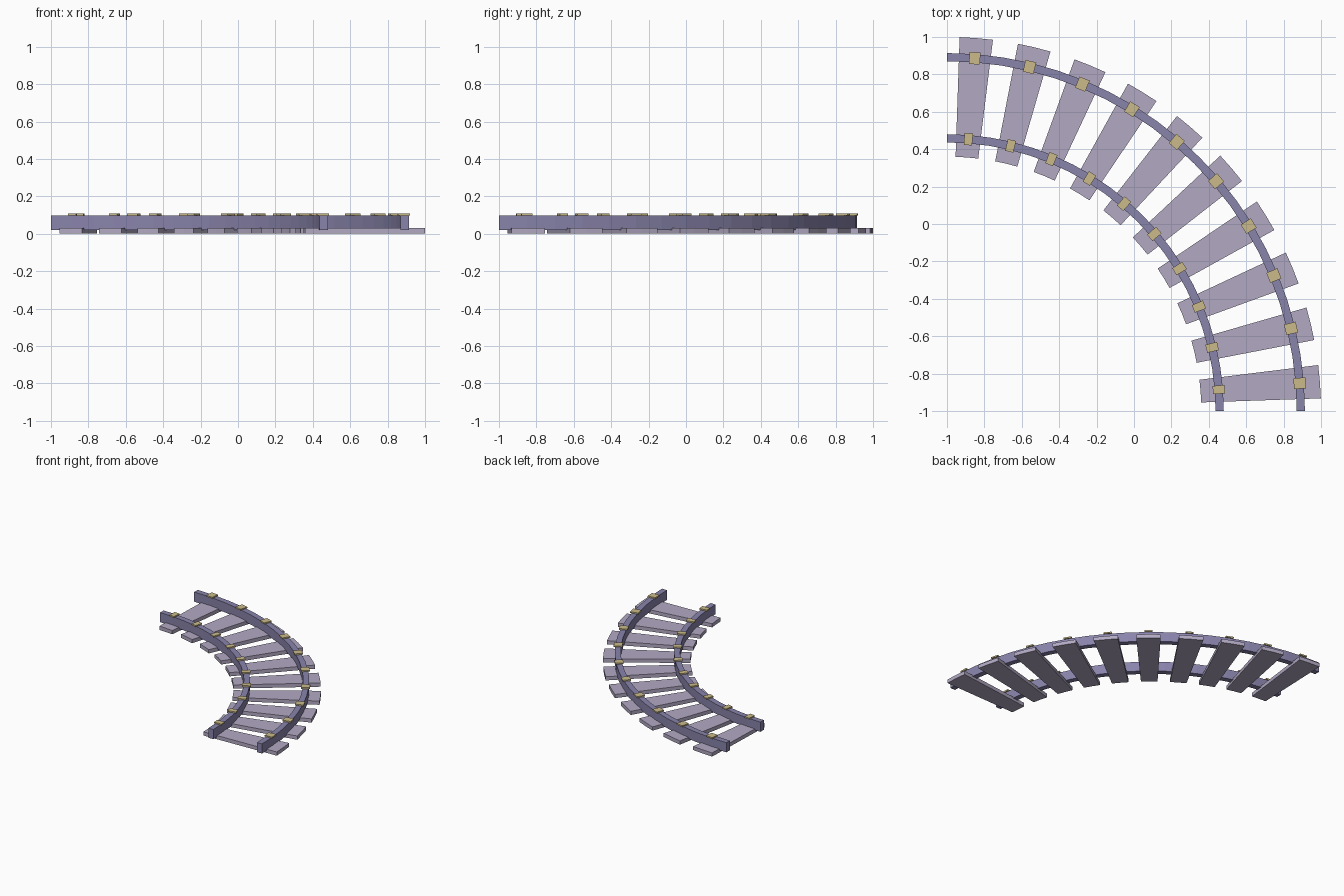
import bpy, bmesh
from math import sin, cos, radians

if "Cube" in bpy.data.objects:
    bpy.data.objects.remove(bpy.data.objects["Cube"])

CENTRE = (-1.0, -1.0)   # centre of the quarter turn
TIES = 10
STEP = 90 / TIES


def material(name, colour):
    mat = bpy.data.materials.new(name)
    mat.use_nodes = True
    mat.diffuse_color = (*colour, 1)
    mat.node_tree.nodes["Principled BSDF"].inputs["Base Color"].default_value = (*colour, 1)
    return mat


def arc_block(name, mat, radii, heights, start, end, segments):
    """Rectangular section swept along an arc, angles in degrees from +x."""
    (r0, r1), (z0, z1) = radii, heights
    bm = bmesh.new()
    rings = []
    for i in range(segments + 1):
        a = radians(start + (end - start) * i / segments)
        rings.append([bm.verts.new((CENTRE[0] + r * cos(a), CENTRE[1] + r * sin(a), z))
                      for r, z in ((r0, z0), (r1, z0), (r1, z1), (r0, z1))])
    for a, b in zip(rings, rings[1:]):
        for k in range(4):
            n = (k + 1) % 4
            bm.faces.new((a[k], a[n], b[n], b[k]))
    bm.faces.new(rings[0])
    bm.faces.new(rings[-1])
    bmesh.ops.recalc_face_normals(bm, faces=bm.faces)
    mesh = bpy.data.meshes.new(name)
    bm.to_mesh(mesh)
    bm.free()
    mesh.materials.append(mat)
    obj = bpy.data.objects.new(name, mesh)
    bpy.context.collection.objects.link(obj)
    return obj


tie_mat = material("pale lilac wood", (0.45, 0.40, 0.55))
rail_mat = material("slate violet metal", (0.25, 0.23, 0.41))
clip_mat = material("dull brass", (0.60, 0.50, 0.26))

# Two curved rails
rails = {"inner": 1.458, "outer": 1.892}
for side, r in rails.items():
    arc_block(side + "_rail", rail_mat, (r - 0.022, r + 0.022), (0.02, 0.098), 0, 90, 20)

# Wedge-shaped ties, each with a clip over both rails
for i in range(TIES):
    mid = STEP * (i + 0.5)
    arc_block(f"tie_{i + 1}", tie_mat, (1.36, 2.0), (0, 0.03), mid - 2.56, mid + 2.56, 2)
    for side, r in rails.items():
        arc_block(f"{side}_clip_{i + 1}", clip_mat, (r - 0.032, r + 0.032),
                  (0.097, 0.108), mid - 0.88, mid + 0.88, 1)
